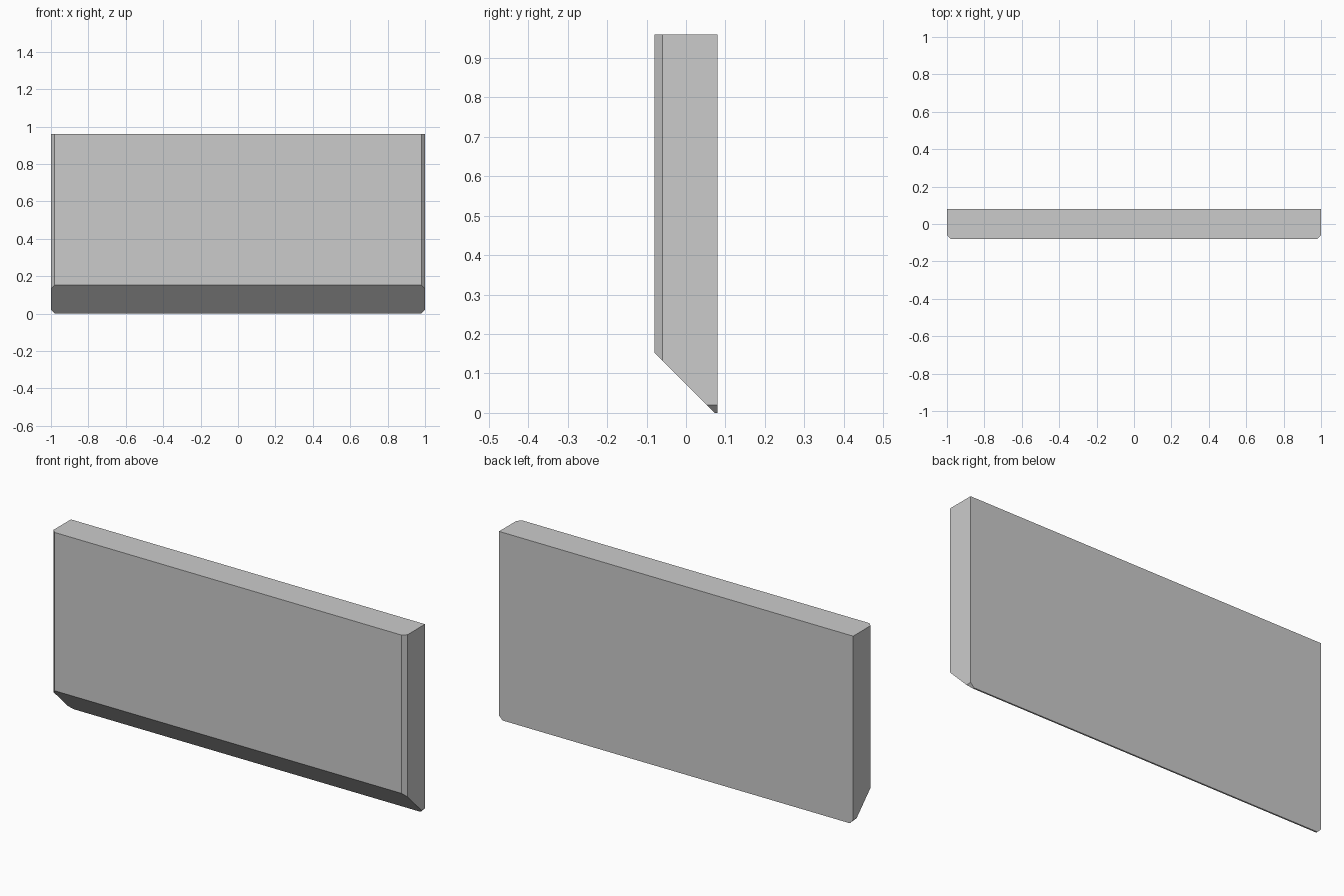
import bpy, bmesh
from mathutils import Matrix, Vector

if "Cube" in bpy.data.objects:
    bpy.data.objects.remove(bpy.data.objects["Cube"])

W, D, H = 1.0, 0.08, 0.96   # half width, half depth, height
C = 0.02                    # small corner chamfer
bm = bmesh.new()


def slice_off(point, normal):
    """Cut away everything beyond the plane and cap the opening."""
    res = bmesh.ops.bisect_plane(bm, geom=bm.verts[:] + bm.edges[:] + bm.faces[:],
                                 plane_co=Vector(point), plane_no=Vector(normal),
                                 clear_outer=True)
    edges = [e for e in res["geom_cut"] if isinstance(e, bmesh.types.BMEdge)]
    bmesh.ops.contextual_create(bm, geom=edges)


# Plain slab
bmesh.ops.create_cube(bm, size=1, matrix=Matrix.Translation((0, 0, H / 2))
                      @ Matrix.Diagonal((2 * W, 2 * D, H, 1)))

# Wide sloping cut along the lower front edge
slice_off((0, -D, 0.152), (0, -1, -1))

# Small chamfers on the front uprights and the bottom corners
for s in (-1, 1):
    slice_off((s * (W - C), -D, 0), (s, -1, 0))
    slice_off((s * (W - C), 0, 0), (s, 0, -1))

bmesh.ops.recalc_face_normals(bm, faces=bm.faces[:])
mesh = bpy.data.meshes.new("wall_panel")
bm.to_mesh(mesh)
bm.free()
panel = bpy.data.objects.new("wall_panel", mesh)
bpy.context.collection.objects.link(panel)
